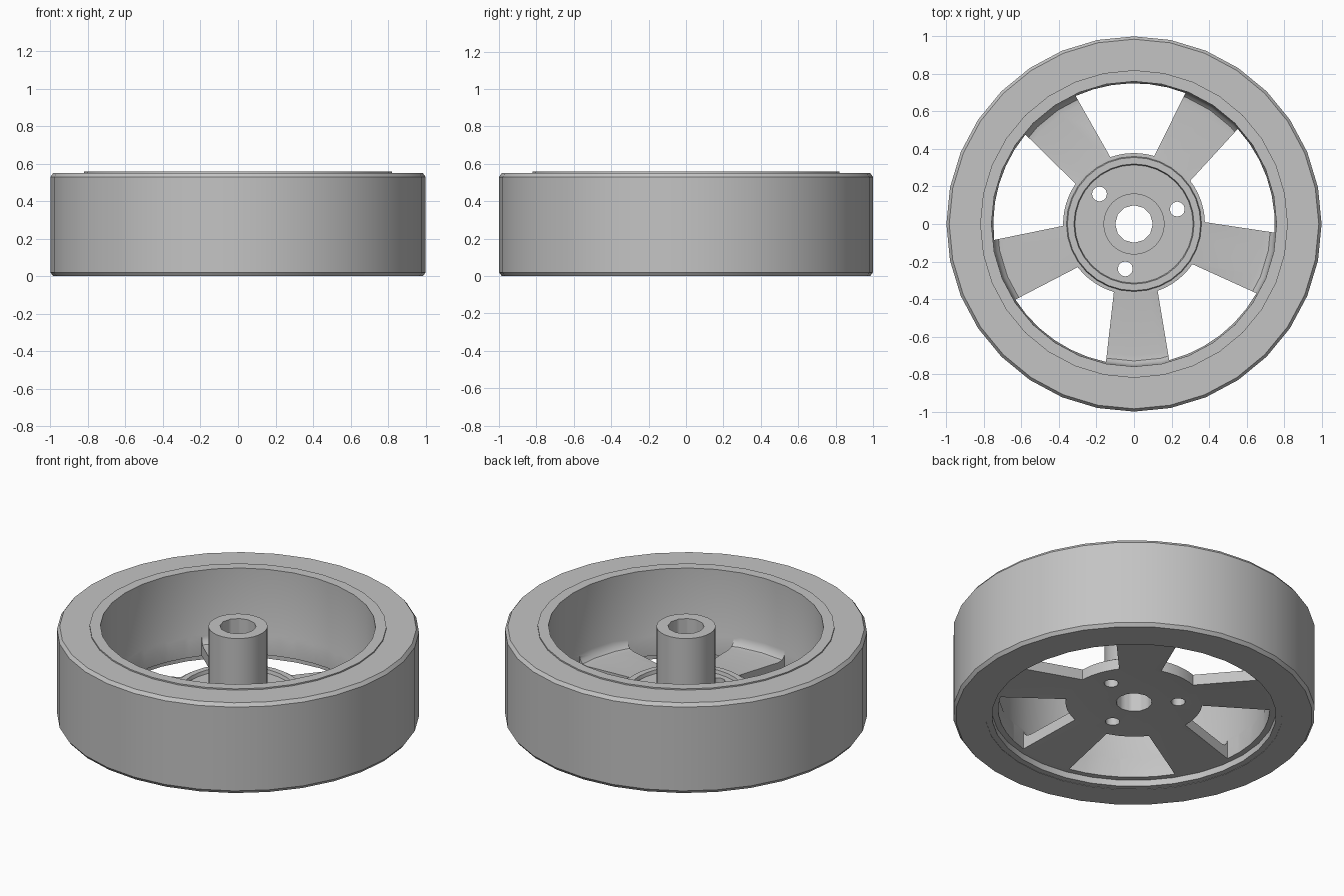
import bpy, bmesh, math

if "Cube" in bpy.data.objects:
    bpy.data.objects.remove(bpy.data.objects["Cube"], do_unlink=True)

SEGMENTS = 32
SPOKES = 5
SPOKE_ANGLE = math.radians(-88.5)

grey = bpy.data.materials.new("plain grey")
grey.use_nodes = True
grey.diffuse_color = (0.55, 0.55, 0.55, 1)
grey.node_tree.nodes["Principled BSDF"].inputs["Base Color"].default_value = grey.diffuse_color


def make_object(name, bm):
    bmesh.ops.recalc_face_normals(bm, faces=bm.faces)
    mesh = bpy.data.meshes.new(name)
    bm.to_mesh(mesh)
    bm.free()
    mesh.materials.append(grey)
    obj = bpy.data.objects.new(name, mesh)
    bpy.context.collection.objects.link(obj)
    return obj


def lathe(name, profile):
    """Turn a closed (radius, height) outline about the z axis."""
    bm = bmesh.new()
    rings = []
    for i in range(SEGMENTS):
        a = math.tau * i / SEGMENTS
        rings.append([bm.verts.new((r * math.cos(a), r * math.sin(a), z)) for r, z in profile])
    n = len(profile)
    for i in range(SEGMENTS):
        here, there = rings[i], rings[(i + 1) % SEGMENTS]
        for j in range(n):
            k = (j + 1) % n
            bm.faces.new((here[j], there[j], there[k], here[k]))
    return make_object(name, bm)


def prism(name, outline, low=-0.2, high=0.8):
    """Extrude a flat outline straight up."""
    bm = bmesh.new()
    base = bm.faces.new([bm.verts.new((x, y, low)) for x, y in outline])
    top = bmesh.ops.extrude_face_region(bm, geom=[base])["geom"]
    moved = [g for g in top if isinstance(g, bmesh.types.BMVert)]
    bmesh.ops.translate(bm, verts=moved, vec=(0, 0, high - low))
    return make_object(name, bm)


def polar(r, a):
    return (r * math.cos(a), r * math.sin(a))


def arc(r, middle, half, steps):
    return [polar(r, middle + half * (2 * i / steps - 1)) for i in range(steps + 1)]


def circle(r, sides, cx=0, cy=0):
    return [(cx + x, cy + y) for x, y in (polar(r, math.tau * i / sides) for i in range(sides))]


def cut(target, cutter):
    mod = target.modifiers.new("cut", "BOOLEAN")
    mod.operation = "DIFFERENCE"
    mod.solver = "EXACT"
    mod.object = cutter
    bpy.context.view_layer.objects.active = target
    bpy.ops.object.modifier_apply(modifier=mod.name)
    bpy.data.objects.remove(cutter, do_unlink=True)


# Tyre band with small chamfers
tyre = lathe("tyre", [(0.82, 0), (0.985, 0), (1, 0.02), (1, 0.53), (0.985, 0.55), (0.82, 0.55)])

# Rim barrel, sloping disc, hub flange and axle tube in one turned piece
wheel = lathe("wheel", [
    (0.06, 0.085), (0.375, 0.085), (0.75, 0.04), (0.785, 0.04), (0.785, 0.002),
    (0.82, 0.002), (0.82, 0.558), (0.76, 0.558),
    (0.756, 0.165), (0.747, 0.135), (0.73, 0.117), (0.70, 0.113),
    (0.375, 0.15), (0.36, 0.15), (0.355, 0.165), (0.32, 0.165), (0.315, 0.145),
    (0.163, 0.145), (0.163, 0.558), (0.06, 0.558)])

# Windows between the spokes
for i in range(SPOKES):
    middle = SPOKE_ANGLE + math.tau * (i + 0.5) / SPOKES
    inner = arc(0.378, middle, math.radians(18), 6)
    outer = arc(0.75, middle, math.radians(23), 6)
    cut(wheel, prism("window_cutter", inner + outer[::-1], high=0.4))

# Axle bore and three bolt holes
cut(wheel, prism("bore_cutter", circle(0.1, 12)))
for i in range(3):
    x, y = polar(0.244, math.radians(19) + math.tau * i / 3)
    cut(wheel, prism("bolt_cutter", circle(0.04, 12, x, y)))

# Smooth turned surfaces, sharp rims
for obj in (tyre, wheel):
    bpy.ops.object.select_all(action="DESELECT")
    obj.select_set(True)
    bpy.context.view_layer.objects.active = obj
    bpy.ops.object.shade_smooth_by_angle(angle=math.radians(31))
